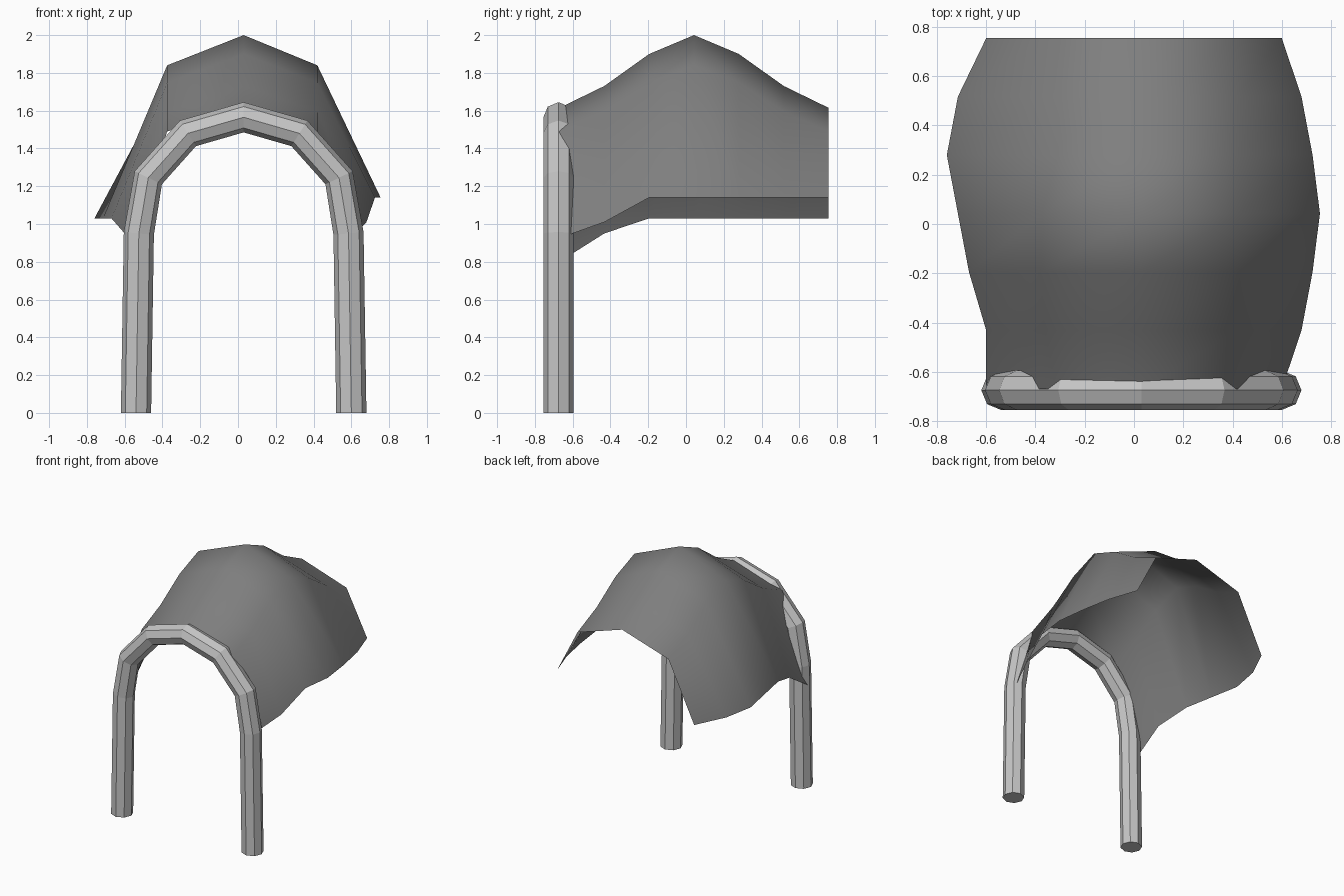
import bpy, bmesh, math
from mathutils import Vector

cube = bpy.data.objects.get("Cube")
if cube:
    bpy.data.objects.remove(cube, do_unlink=True)


def material(name, grey):
    mat = bpy.data.materials.new(name)
    mat.use_nodes = True
    mat.diffuse_color = (grey, grey, grey, 1)
    bsdf = next(n for n in mat.node_tree.nodes if n.type == 'BSDF_PRINCIPLED')
    bsdf.inputs["Base Color"].default_value = (grey, grey, grey, 1)
    return mat


def add_object(name, bm, mat, smooth):
    mesh = bpy.data.meshes.new(name)
    for face in bm.faces:
        face.smooth = smooth
    bm.to_mesh(mesh)
    bm.free()
    mesh.materials.append(mat)
    obj = bpy.data.objects.new(name, mesh)
    bpy.context.collection.objects.link(obj)
    return obj


MID_X = 0.03

# Arch: an octagonal tube swept along a mirrored half path
half = [(0.57, 0), (0.555, 0.95), (0.505, 1.245), (0.295, 1.48)]
path = [Vector((MID_X - x, 0, z)) for x, z in half]
path += [Vector((MID_X, 0, 1.565))]
path += [Vector((MID_X + x, 0, z)) for x, z in reversed(half)]

ARCH_Y, RADIUS, SIDES = -0.675, 0.08, 8
bm = bmesh.new()
rings = []
for i, point in enumerate(path):
    before = path[max(i - 1, 0)]
    after = path[min(i + 1, len(path) - 1)]
    t_in = (point - before).normalized()
    t_out = (after - point).normalized()
    tangent = (t_in + t_out).normalized()
    out = Vector((-tangent.z, 0, tangent.x))
    if i in (0, len(path) - 1):
        out = Vector((-math.copysign(1, tangent.z), 0, 0))
    ring = []
    for k in range(SIDES):
        a = math.tau * k / SIDES
        offset = out * math.cos(a) + Vector((0, math.sin(a), 0))
        ring.append(bm.verts.new(point + Vector((0, ARCH_Y, 0)) + offset * RADIUS))
    rings.append(ring)
for a, b in zip(rings, rings[1:]):
    for k in range(SIDES):
        n = (k + 1) % SIDES
        bm.faces.new((a[k], a[n], b[n], b[k]))
bm.faces.new(rings[0])
bm.faces.new(rings[-1])
bmesh.ops.recalc_face_normals(bm, faces=bm.faces)
add_object("entrance_arch", bm, material("light grey", 0.56), False)

# Canopy: a draped sheet, one cross-section per row from front to back
ROW_START, ROW_STEP = -0.67, 0.2375
rise = [0, 0.3, 0.74, 1, 0.74, 0.3, 0]
right_edge = [(-0.6, 0.80), (-0.6, 0.95), (-0.67, 1.03), (-0.715, 1.03),
              (-0.76, 1.03), (-0.715, 1.03), (-0.6, 1.03)]
left_edge = [(0.6, 0.925), (0.68, 1.01), (0.725, 1.14), (0.755, 1.14),
             (0.725, 1.14), (0.68, 1.14), (0.6, 1.14)]
bm = bmesh.new()
rows = []
for i, lift in enumerate(rise):
    y = ROW_START + ROW_STEP * i
    shoulder = 1.49 + 0.35 * lift
    section = [right_edge[i], (-0.375, shoulder), (MID_X, 1.615 + 0.385 * lift),
               (0.42, shoulder), left_edge[i]]
    rows.append([bm.verts.new((x, y, z)) for x, z in section])
for a, b in zip(rows, rows[1:]):
    for c in range(len(a) - 1):
        bm.faces.new((a[c], a[c + 1], b[c + 1], b[c]))
add_object("canopy", bm, material("dark grey", 0.21), True)
